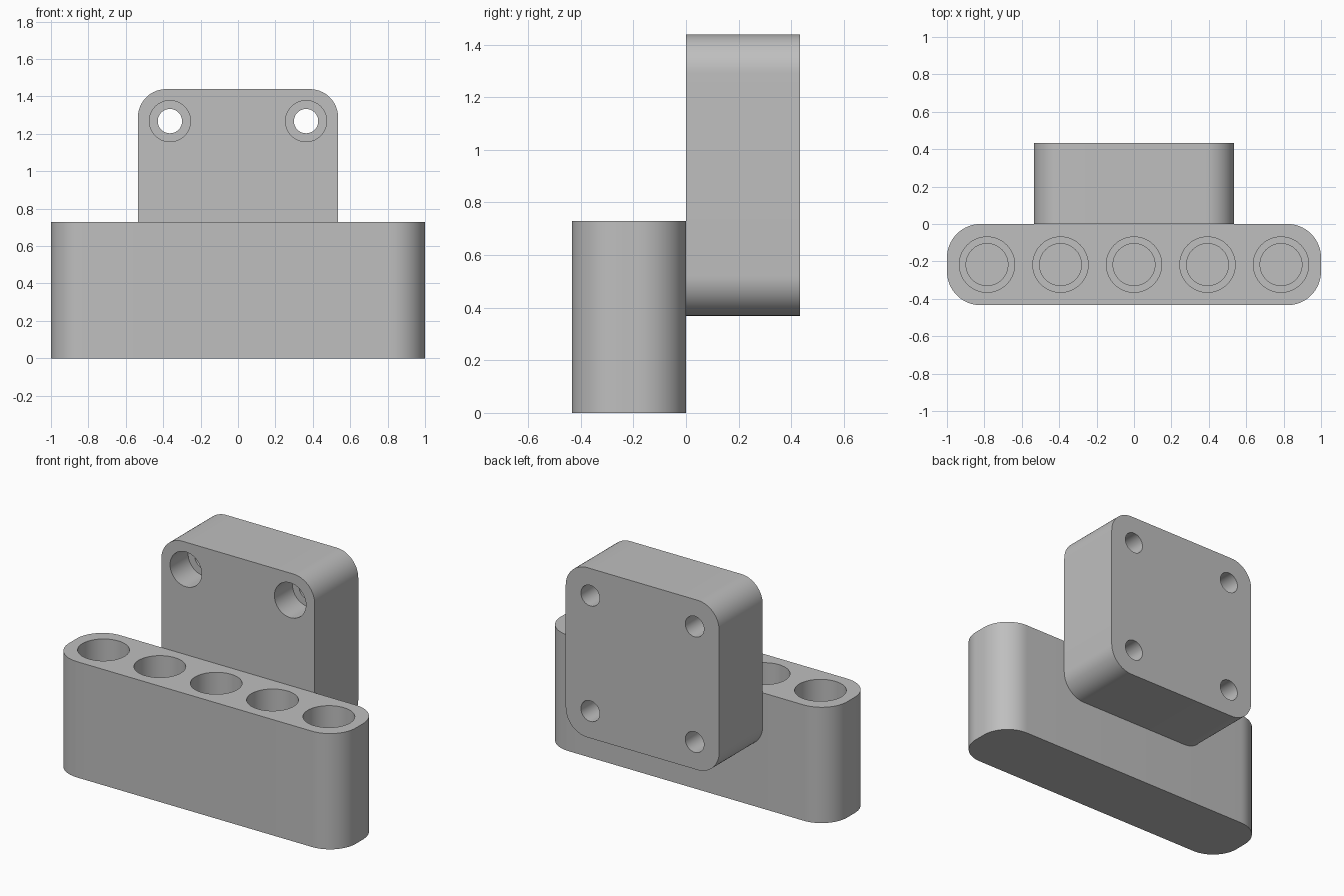
import bpy, bmesh, math
from mathutils import Matrix, Vector

if "Cube" in bpy.data.objects:
    bpy.data.objects.remove(bpy.data.objects["Cube"])

grey = bpy.data.materials.new("plain grey")
grey.use_nodes = True
colour = (0.52, 0.52, 0.52, 1)
grey.diffuse_color = colour
grey.node_tree.nodes["Principled BSDF"].inputs["Base Color"].default_value = colour


def finish(name, bm):
    bmesh.ops.recalc_face_normals(bm, faces=bm.faces)
    mesh = bpy.data.meshes.new(name)
    bm.to_mesh(mesh)
    bm.free()
    mesh.materials.append(grey)
    ob = bpy.data.objects.new(name, mesh)
    bpy.context.collection.objects.link(ob)
    return ob


def rounded_block(name, width, height, depth, radius, matrix, steps=16):
    """Rounded rectangle in local XY, extruded along local +Z."""
    bm = bmesh.new()
    ring = []
    for quarter, (sx, sy) in enumerate([(1, 1), (-1, 1), (-1, -1), (1, -1)]):
        for i in range(steps + 1):
            a = (quarter + i / steps) * math.pi / 2
            ring.append(bm.verts.new((sx * (width / 2 - radius) + radius * math.cos(a),
                                      sy * (height / 2 - radius) + radius * math.sin(a), 0)))
    face = bm.faces.new(ring)
    moved = bmesh.ops.extrude_face_region(bm, geom=[face])["geom"]
    bmesh.ops.translate(bm, vec=(0, 0, depth),
                        verts=[v for v in moved if isinstance(v, bmesh.types.BMVert)])
    bm.transform(matrix)
    return finish(name, bm)


def add_stepped_pin(bm, profile, matrix, sides=64):
    """Closed solid of revolution about local Z from (radius, z) pairs."""
    rings = [[bm.verts.new(matrix @ Vector((r * math.cos(2 * math.pi * i / sides),
                                            r * math.sin(2 * math.pi * i / sides), z)))
              for i in range(sides)] for r, z in profile]
    for low, high in zip(rings, rings[1:]):
        for i in range(sides):
            j = (i + 1) % sides
            bm.faces.new((low[i], low[j], high[j], high[i]))
    bm.faces.new(rings[0])
    bm.faces.new(rings[-1])


def drill(ob, profile, matrices):
    """Cut stepped holes, then shade with sharp edges kept."""
    bm = bmesh.new()
    for m in matrices:
        add_stepped_pin(bm, profile, m)
    cutter = finish(ob.name + "_cutter", bm)
    cutter.hide_render = True
    mod = ob.modifiers.new("holes", "BOOLEAN")
    mod.operation = "DIFFERENCE"
    mod.solver = "EXACT"
    mod.object = cutter
    bpy.ops.object.select_all(action="DESELECT")
    bpy.context.view_layer.objects.active = ob
    ob.select_set(True)
    bpy.ops.object.modifier_apply(modifier=mod.name)
    bpy.data.objects.remove(cutter)
    bpy.ops.object.shade_smooth_by_angle(angle=math.radians(30))


# Holder block with a row of five stepped blind pockets
tray_top, tray_y = 0.73, -0.217
tray = rounded_block("holder_block", 2, 0.434, tray_top, 0.18,
                     Matrix.Translation((0, tray_y, 0)))
pocket = [(0.112, 0.1), (0.112, 0.37), (0.148, 0.37), (0.148, tray_top + 0.1)]
drill(tray, pocket, [Matrix.Translation((0.393 * i, tray_y, 0)) for i in range(-2, 3)])

# Mounting block behind it, local Z pointing to the back
plate_z, depth = 0.904, 0.434
turn = Matrix.Rotation(-math.pi / 2, 4, "X")
plate = rounded_block("mounting_block", 1.07, 1.07, depth, 0.15,
                      Matrix.Translation((0, 0, plate_z)) @ turn)
# Four counterbored screw holes
screw = [(0.11, -0.1), (0.11, 0.18), (0.065, 0.18), (0.065, depth + 0.1)]
drill(plate, screw, [Matrix.Translation((x, 0, plate_z + z)) @ turn
                     for x in (-0.364, 0.364) for z in (-0.364, 0.364)])
